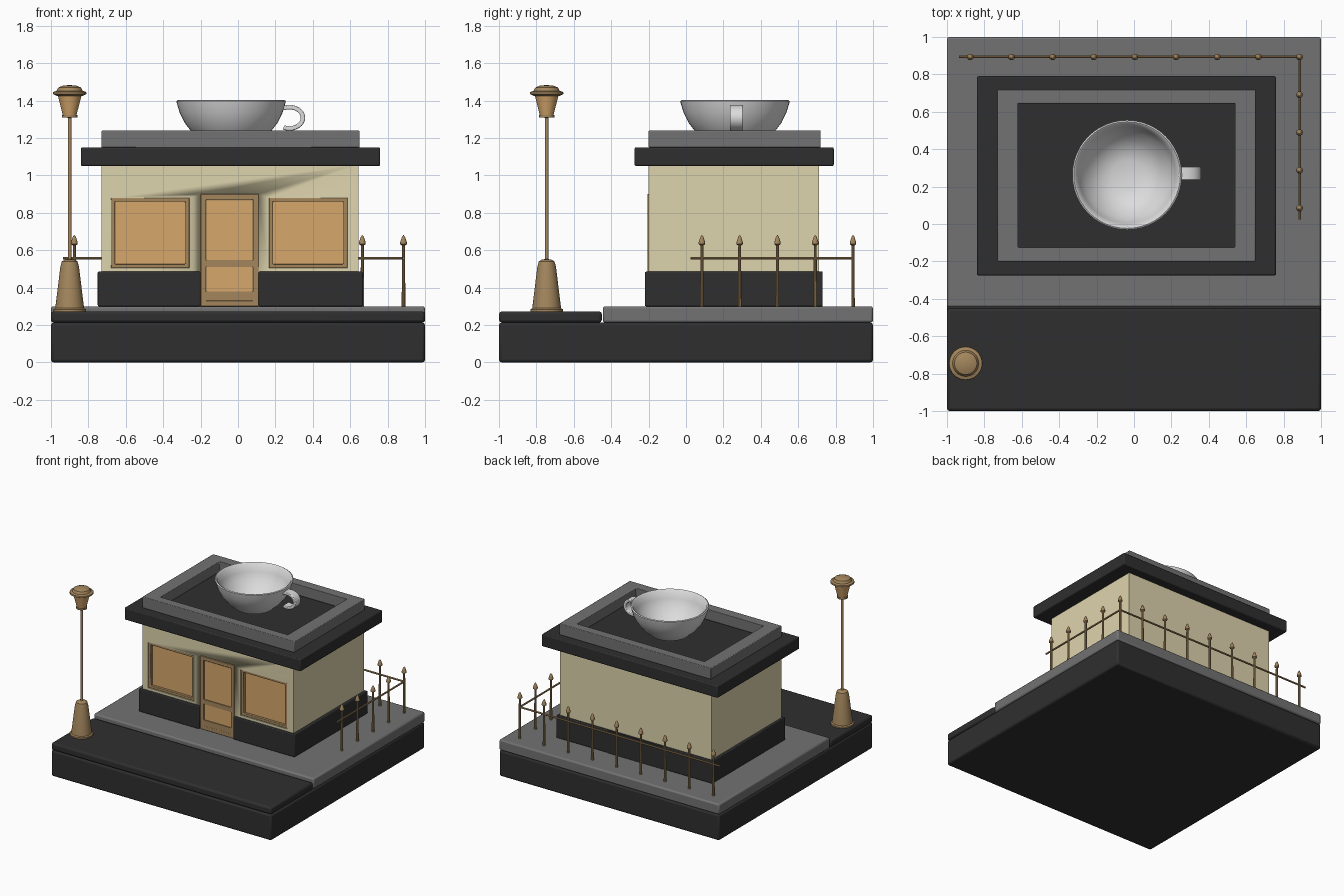
import bpy, bmesh, math
from mathutils import Vector, Matrix

if "Cube" in bpy.data.objects:
    bpy.data.objects.remove(bpy.data.objects["Cube"])


def mat(name, r, g, b):
    m = bpy.data.materials.new(name)
    m.diffuse_color = (r, g, b, 1)
    m.use_nodes = True
    m.node_tree.nodes["Principled BSDF"].inputs["Base Color"].default_value = m.diffuse_color
    return m


DARK = mat("charcoal", 0.028, 0.028, 0.028)
GREY = mat("stone grey", 0.17, 0.17, 0.17)
CREAM = mat("cream wall", 0.73, 0.66, 0.42)
AMBER = mat("amber glass", 0.68, 0.39, 0.15)
BRONZE = mat("bronze", 0.37, 0.24, 0.11)
WHITE = mat("white china", 0.72, 0.72, 0.72)


def finish(name, bm, m, bevel=0, angle=35):
    bmesh.ops.recalc_face_normals(bm, faces=bm.faces)
    me = bpy.data.meshes.new(name)
    bm.to_mesh(me)
    bm.free()
    ob = bpy.data.objects.new(name, me)
    bpy.context.collection.objects.link(ob)
    me.materials.append(m)
    bpy.ops.object.select_all(action='DESELECT')
    bpy.context.view_layer.objects.active = ob
    ob.select_set(True)
    bpy.ops.object.shade_smooth_by_angle(angle=math.radians(angle))
    if bevel:
        b = ob.modifiers.new("bevel", 'BEVEL')
        b.width, b.segments = bevel, 2
    return ob


def box(name, m, x, y, z, bevel=0):
    bm = bmesh.new()
    size = [a[1] - a[0] for a in (x, y, z)]
    mid = [(a[1] + a[0]) / 2 for a in (x, y, z)]
    bmesh.ops.create_cube(bm, size=1, matrix=Matrix.Translation(mid) @ Matrix.Diagonal((*size, 1)))
    return finish(name, bm, m, bevel)


def ring(name, m, a, b, w, d, upright=False, bevel=0):
    """Rectangular frame: a, b spans of the outline, (wa, wb) border widths, d depth span."""
    bm = bmesh.new()
    loops = []
    for k, depth in ((0, d[0]), (0, d[1]), (1, d[1]), (1, d[0])):
        u0, u1 = a[0] + k * w[0], a[1] - k * w[0]
        v0, v1 = b[0] + k * w[1], b[1] - k * w[1]
        pts = [(u0, v0), (u1, v0), (u1, v1), (u0, v1)]
        loops.append([bm.verts.new((u, depth, v) if upright else (u, v, depth)) for u, v in pts])
    for i in range(4):
        p, q = loops[i], loops[(i + 1) % 4]
        for j in range(4):
            bm.faces.new((p[j], p[(j + 1) % 4], q[(j + 1) % 4], q[j]))
    return finish(name, bm, m, bevel)


def lathe(name, m, profile, at, steps=32, angle=35):
    """Spin an (r, z) profile about a vertical axis."""
    bm = bmesh.new()
    vs = [bm.verts.new((r, 0, z)) for r, z in profile]
    es = [bm.edges.new(p) for p in zip(vs, vs[1:])]
    bmesh.ops.spin(bm, geom=vs + es, cent=(0, 0, 0), axis=(0, 0, 1),
                   angle=2 * math.pi, steps=steps, use_merge=True)
    bmesh.ops.remove_doubles(bm, verts=bm.verts, dist=1e-5)
    bmesh.ops.translate(bm, verts=bm.verts, vec=(at[0], at[1], 0))
    return finish(name, bm, m, 0, angle)


def rod(name, m, p, q, r):
    p, q = Vector(p), Vector(q)
    bm = bmesh.new()
    turn = (q - p).to_track_quat('Z', 'Y').to_matrix().to_4x4()
    bmesh.ops.create_cone(bm, cap_ends=True, segments=10, radius1=r, radius2=r, depth=(q - p).length,
                          matrix=Matrix.Translation((p + q) / 2) @ turn)
    return finish(name, bm, m)


# Ground: plinth, road and pavement
box("ground_base", DARK, (-1, 1), (-1, 1), (0, 0.213), 0.015)
box("road", DARK, (-1, 1), (-1, -0.45), (0.213, 0.273), 0.015)
box("pavement", GREY, (-1, 1), (-0.445, 1), (0.213, 0.3), 0.012)

# Walls with window and door recesses
walls = box("walls", CREAM, (-0.73, 0.645), (-0.2, 0.712), (0.3, 1.06))
windows = {"left": (-0.68, -0.26), "right": (0.165, 0.585)}
holes = list((x, (0.505, 0.88)) for x in windows.values()) + [((-0.2, 0.11), (0.29, 0.9))]
for x, z in holes:
    cutter = box("cutter", CREAM, x, (-0.4, -0.15), z)
    cutter.hide_render = True
    mod = walls.modifiers.new("recess", 'BOOLEAN')
    mod.operation, mod.solver, mod.object = 'DIFFERENCE', 'EXACT', cutter
    bpy.context.view_layer.objects.active = walls
    bpy.ops.object.modifier_apply(modifier=mod.name)
    bpy.data.objects.remove(cutter)

# Windows
for side, x in windows.items():
    ring(side + "_window_frame", BRONZE, x, (0.505, 0.88), (0.022, 0.02), (-0.195, -0.15), True, 0.004)
    box(side + "_window_pane", AMBER, (x[0] + 0.02, x[1] - 0.02), (-0.172, -0.15), (0.523, 0.862))

# Door with two sunken panels
box("door_leaf", BRONZE, (-0.198, 0.108), (-0.192, -0.15), (0.3, 0.9))
ring("door_frame", BRONZE, (-0.2, 0.11), (0.3, 0.9), (0.03, 0.03), (-0.207, -0.15), True, 0.003)
box("door_glass", AMBER, (-0.165, 0.075), (-0.198, -0.19), (0.548, 0.865))
box("door_lower_panel", AMBER, (-0.165, 0.075), (-0.198, -0.19), (0.38, 0.51))
box("door_middle_rail", BRONZE, (-0.17, 0.08), (-0.205, -0.19), (0.51, 0.548))
box("door_bottom_rail", BRONZE, (-0.17, 0.08), (-0.205, -0.19), (0.33, 0.38))

# Dark skirting, open at the door
for side, x in (("left", (-0.75, -0.2)), ("right", (0.11, 0.668))):
    box(side + "_skirting", DARK, x, (-0.22, 0.73), (0.3, 0.485), 0.006)
box("back_skirting", DARK, (-0.3, 0.2), (0.6, 0.73), (0.3, 0.485))

# Roof slab and parapet
box("roof_slab", DARK, (-0.84, 0.76), (-0.275, 0.79), (1.05, 1.15), 0.008)
ring("parapet", GREY, (-0.73, 0.65), (-0.2, 0.72), (0.11, 0.075), (1.148, 1.24), False, 0.005)

# Giant cup on the roof
cup = (-0.037, 0.262)
lathe("cup_bowl", WHITE, [(0, 1.15), (0.1, 1.152), (0.15, 1.175), (0.205, 1.225), (0.248, 1.28),
                          (0.275, 1.335), (0.29, 1.385), (0.293, 1.397), (0.285, 1.402), (0.274, 1.395),
                          (0.258, 1.335), (0.232, 1.285), (0.19, 1.235), (0.14, 1.195), (0.08, 1.178),
                          (0, 1.175)], cup, 48, 60)

# Cup handle: flat strap swept along an arc
bm = bmesh.new()
rows = []
for i in range(19):
    t = math.radians(118 - i * 13)
    row = []
    for s, w in ((1, -1), (1, 1), (-1, 1), (-1, -1)):
        rx, rz = 0.072 + s * 0.012, 0.057 + s * 0.012
        row.append(bm.verts.new((0.275 + rx * math.cos(t), cup[1] + 0.008 + w * 0.035,
                                 1.308 + rz * math.sin(t))))
    rows.append(row)
for p, q in zip(rows, rows[1:]):
    for j in range(4):
        bm.faces.new((p[j], p[(j + 1) % 4], q[(j + 1) % 4], q[j]))
bm.faces.new(rows[0])
bm.faces.new(rows[-1])
finish("cup_handle", bm, WHITE, 0.005)

# Street lamp
lamp = (-0.9, -0.745)
lathe("lamp_post", BRONZE, [(0, 0.272), (0.087, 0.272), (0.087, 0.284), (0.077, 0.29), (0.05, 0.51),
                            (0.042, 0.54), (0.025, 0.55), (0.01, 0.552), (0.01, 1.308), (0.042, 1.31),
                            (0.042, 1.322), (0, 1.322)], lamp)
lathe("lamp_glass", AMBER, [(0, 1.32), (0.036, 1.32), (0.064, 1.43), (0, 1.43)], lamp)
lathe("lamp_cap", BRONZE, [(0, 1.425), (0.07, 1.425), (0.09, 1.435), (0.088, 1.446), (0.07, 1.452),
                           (0.06, 1.47), (0.035, 1.48), (0, 1.483)], lamp)

# Railing along the back and right edges
spots = [(-0.875 + 0.22 * i, 0.893) for i in range(9)] + [(0.885, 0.085 + 0.202 * i) for i in range(4)]
for i, at in enumerate(spots):
    lathe("fence_post_%d" % (i + 1), BRONZE,
          [(0, 0.295), (0.01, 0.295), (0.008, 0.625), (0.018, 0.632), (0.018, 0.642), (0.008, 0.672),
           (0, 0.682)], at, 10)
rod("back_fence_rail", BRONZE, (-0.935, 0.893, 0.557), (0.885, 0.893, 0.557), 0.007)
rod("right_fence_rail", BRONZE, (0.885, 0.025, 0.557), (0.885, 0.893, 0.557), 0.007)
